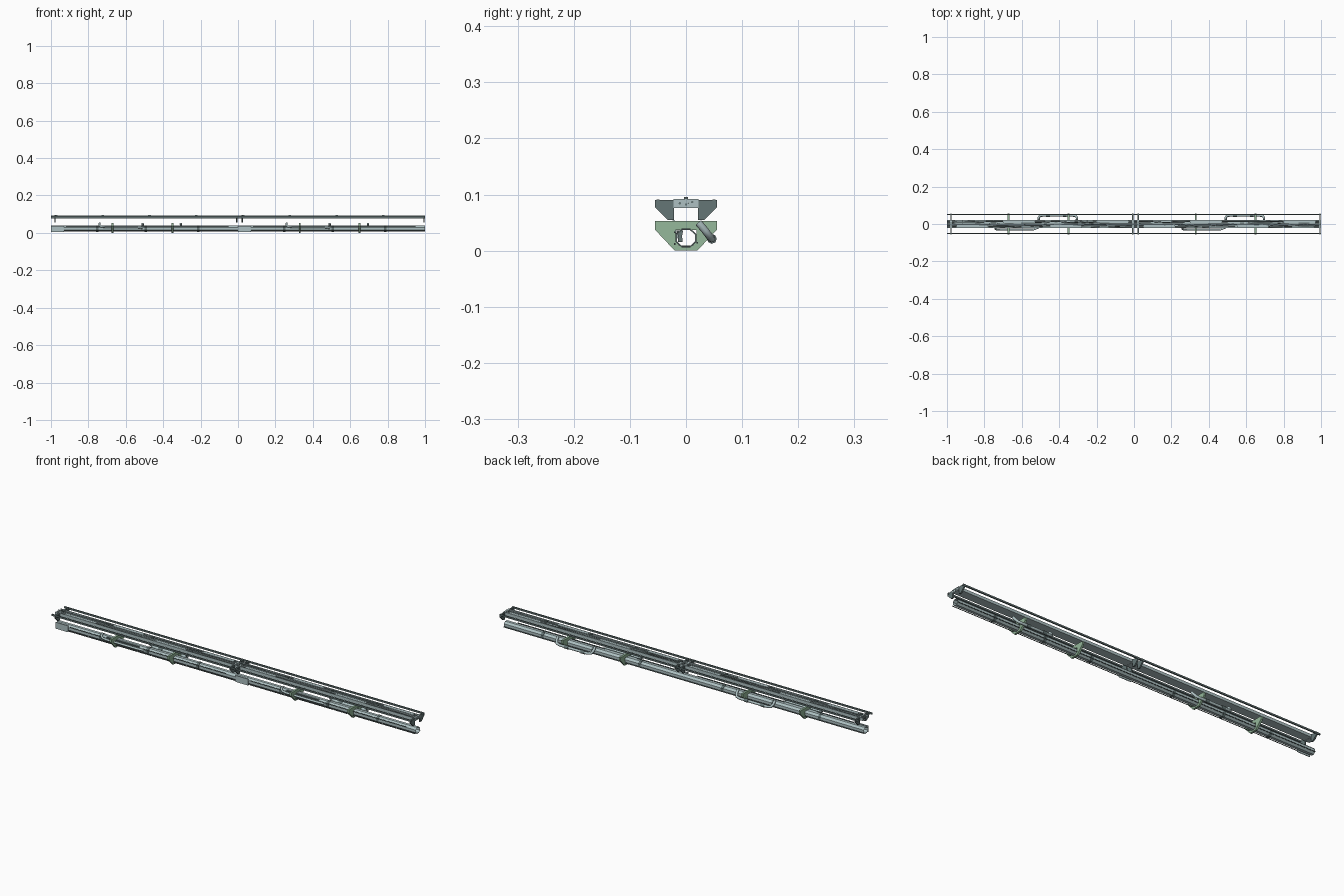
import bpy, bmesh, math, random
from mathutils import Vector

if "Cube" in bpy.data.objects:
    bpy.data.objects.remove(bpy.data.objects["Cube"])
random.seed(4)

def material(name, c):
    m = bpy.data.materials.new(name)
    m.diffuse_color = (*c, 1)
    m.use_nodes = True
    m.node_tree.nodes["Principled BSDF"].inputs["Base Color"].default_value = m.diffuse_color
    return m

STEEL = material("blue_grey_steel", (0.42, 0.53, 0.54))
DARK = material("dark_steel", (0.13, 0.18, 0.18))
GREEN = material("green_paint", (0.30, 0.48, 0.33))

def finish(name, bm, mat):
    bmesh.ops.recalc_face_normals(bm, faces=bm.faces[:])
    me = bpy.data.meshes.new(name)
    bm.to_mesh(me)
    bm.free()
    me.materials.append(mat)
    ob = bpy.data.objects.new(name, me)
    bpy.context.collection.objects.link(ob)
    return ob

def box(name, x0, x1, y0, y1, z0, z1, mat):
    bm = bmesh.new()
    bmesh.ops.create_cube(bm, size=1)
    for v in bm.verts:
        v.co = ((x0 + x1) / 2 + v.co.x * (x1 - x0),
                (y0 + y1) / 2 + v.co.y * (y1 - y0),
                (z0 + z1) / 2 + v.co.z * (z1 - z0))
    return finish(name, bm, mat)

def extrude(name, pts, x0, x1, mat):
    """Closed y-z profile pushed along x."""
    bm = bmesh.new()
    f = bm.faces.new([bm.verts.new((x0, y, z)) for y, z in pts])
    r = bmesh.ops.extrude_face_region(bm, geom=[f])
    for v in r["geom"]:
        if isinstance(v, bmesh.types.BMVert):
            v.co.x = x1
    return finish(name, bm, mat)

def ring(name, outer, inner, x0, x1, mat):
    """Frame between two y-z outlines with equal point counts."""
    bm = bmesh.new()
    L = [[bm.verts.new((x, y, z)) for y, z in p]
         for x, p in ((x0, outer), (x1, outer), (x1, inner), (x0, inner))]
    n = len(outer)
    for a in range(4):
        for i in range(n):
            j = (i + 1) % n
            bm.faces.new((L[a][i], L[a][j], L[(a + 1) % 4][j], L[(a + 1) % 4][i]))
    return finish(name, bm, mat)

def pipe(name, pts, r, mat, res=2):
    cu = bpy.data.curves.new(name, "CURVE")
    cu.dimensions = "3D"
    cu.bevel_depth = r
    cu.bevel_resolution = res
    cu.use_fill_caps = True
    sp = cu.splines.new("POLY")
    sp.points.add(len(pts) - 1)
    for p, c in zip(sp.points, pts):
        p.co = (*c, 1)
    cu.materials.append(mat)
    ob = bpy.data.objects.new(name, cu)
    bpy.context.collection.objects.link(ob)
    return ob

def octagon(r, zc, squash=1.0):
    return [(r * math.cos(math.radians(22.5 + 45 * i)),
             zc + squash * r * math.sin(math.radians(22.5 + 45 * i))) for i in range(8)]

BRACKET_OUT = [(-.055, .053), (-.055, .037), (-.02, 0), (.02, 0), (.055, .037), (.055, .053)]
BRACKET_IN = [(-.019, .037), (-.019, .022), (-.013, .009), (.013, .009), (.019, .022), (.019, .037)]

# two identical modules, one unit apart
for m, o in enumerate((-1.0, 0.0)):
    # hollow main duct with thin wall
    ring(f"main_duct_{m}", octagon(.0185, .0225, .92), octagon(.0172, .0225, .92), o, o + 1, STEEL)
    # flat cover at the module start
    box(f"duct_cover_{m}", o, o + .07, -.0205, -.017, .006, .038, STEEL)
    # sleeve bands on the duct
    for i, x in enumerate((.24, .5, .78)):
        ring(f"duct_band_{m}_{i}", octagon(.02, .0225, .92), octagon(.018, .0225, .92),
             o + x, o + x + .014, DARK)
    # green support brackets
    for i, x in enumerate((.33, .65)):
        ring(f"support_bracket_{m}_{i}", BRACKET_OUT, BRACKET_IN, o + x - .005, o + x + .005, GREEN)
    # back bypass pipe, bending out and down, with collars
    pipe(f"back_bypass_{m}", [(o + .49, .022, .05), (o + .49, .034, .036), (o + .497, .043, .024),
         (o + .515, .046, .021), (o + .67, .046, .021), (o + .688, .043, .024),
         (o + .695, .034, .036), (o + .695, .022, .05)], .0065, STEEL)
    for i, x in enumerate((.53, .62)):
        pipe(f"back_collar_{m}_{i}", [(o + x, .046, .021), (o + x + .02, .046, .021)], .0088, DARK)
    # front bypass pipe
    pipe(f"front_bypass_{m}", [(o + .26, -.018, .052), (o + .26, -.027, .042), (o + .268, -.03, .034),
         (o + .29, -.03, .031), (o + .46, -.03, .031), (o + .49, -.018, .026)], .0055, STEEL)
    # small conduit inside the duct
    extrude(f"inner_conduit_{m}", [(-.016, .036), (-.005, .036), (-.007, .026), (-.006, .015), (-.014, .015)],
            o + .28, o + .46, DARK)
    # thin lines clipped along the duct
    for i, (y, z, a, b) in enumerate(((-.02, .012, .07, 1), (.02, .014, 0, 1), (-.02, .033, .08, .95))):
        pipe(f"duct_line_{m}_{i}", [(o + a, y, z), (o + b, y, z)], .0018, DARK, 1)

    # upper rack: side wings on thin end plates
    for i, x in enumerate((.022, .994)):
        for s, side in ((-1, "front"), (1, "back")):
            wing = [(.055, .09), (.055, .077), (.033, .055), (.021, .055), (.021, .09)]
            extrude(f"rack_end_plate_{side}_{m}_{i}", [(s * y, z) for y, z in wing],
                    o + x - .0035, o + x + .0035, DARK)
        box(f"rack_cross_tie_{m}_{i}", o + x - .005, o + x + .005, -.022, .022, .076, .092, STEEL)
    # outer rails
    for s, side in ((-1, "front"), (1, "back")):
        y = s * .05
        box(f"outer_rail_{side}_{m}", o, o + 1, y - .003, y + .003, .083, .091, DARK)
        # tray side flanges
        y = s * .0205
        box(f"tray_flange_{side}_{m}", o, o + 1, y - .0015, y + .0015, .077, .091, STEEL)
    # cable tray floor
    box(f"tray_floor_{m}", o, o + 1, -.0195, .0195, .077, .080, STEEL)
    # slender side pads on the tray
    for i, x in enumerate((.05, .3, .55, .8)):
        s = 1 if i % 2 else -1
        box(f"tray_pad_{m}_{i}", o + x, o + x + .17, min(s * .005, s * .018), max(s * .005, s * .018),
            .086, .091, STEEL)
    # wandering cables in the tray
    for i in range(7):
        y = -.0165 + i * .0055
        pts = [(o + k / 12, max(-.018, min(.018, y + (random.uniform(-.004, .004) if 0 < k < 12 else 0))),
                .083 + .002 * (i % 3) + random.uniform(-.001, .0015)) for k in range(13)]
        pipe(f"tray_cable_{m}_{i}", pts, .0024, DARK if i % 2 else STEEL, 1)
    # centre ridge line and clips
    pipe(f"ridge_line_{m}", [(o, 0, .091), (o + 1, 0, .091)], .0025, STEEL, 1)
    for i in range(4):
        x = o + .02 + i * .25
        box(f"ridge_clip_{m}_{i}", x, x + .014, -.004, .004, .088, .096, DARK)
